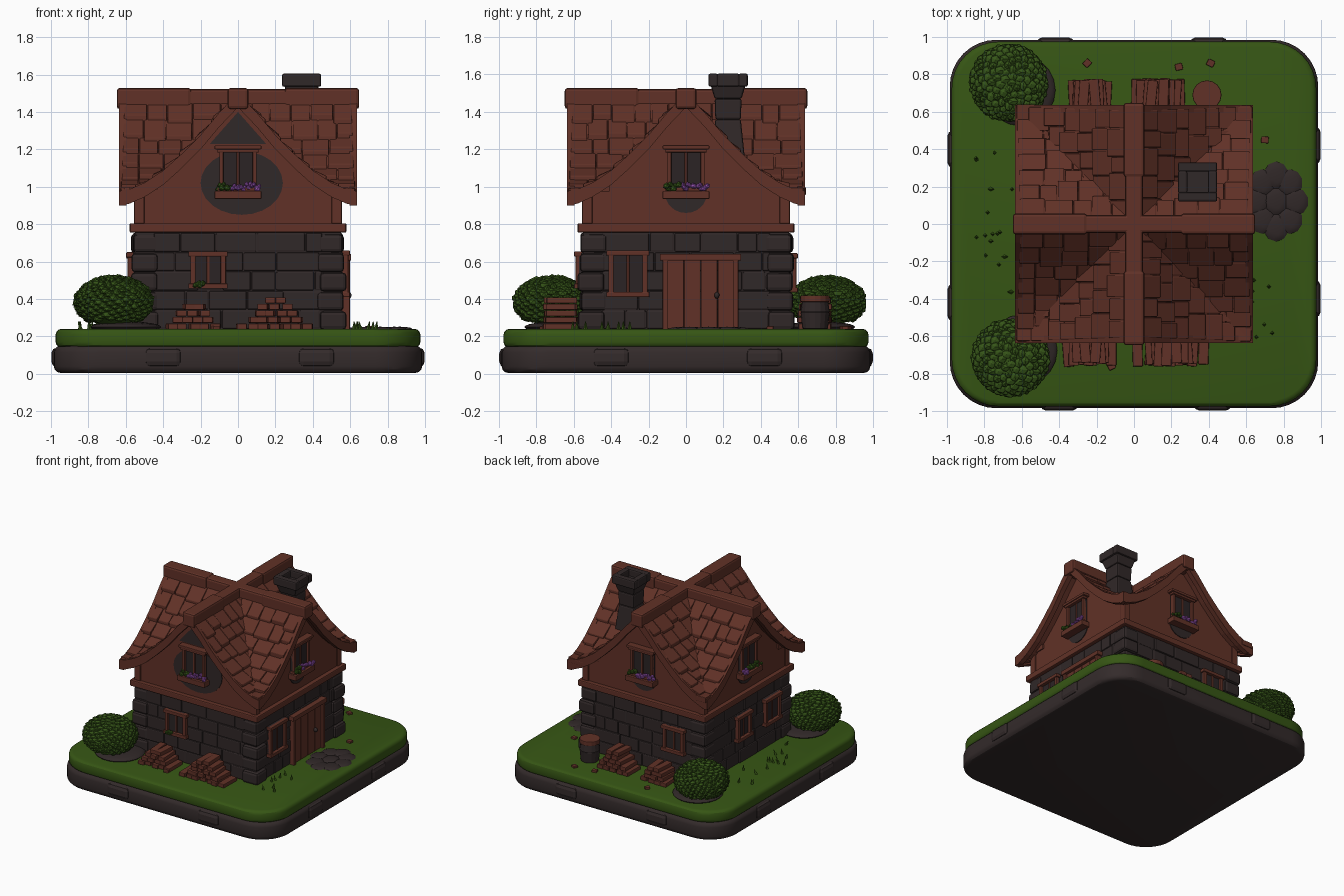
import bpy, bmesh, math, random
from math import pi, cos, sin
from mathutils import Matrix, Vector

random.seed(7)
cube = bpy.data.objects.get("Cube")
if cube:
    bpy.data.objects.remove(cube)


def material(name, rgb):
    m = bpy.data.materials.new(name)
    m.use_nodes = True
    m.diffuse_color = (*rgb, 1)
    node = next(n for n in m.node_tree.nodes if n.type == 'BSDF_PRINCIPLED')
    node.inputs["Base Color"].default_value = (*rgb, 1)
    node.inputs["Roughness"].default_value = 0.9
    return m


WOOD = material("brown wood", (0.12, 0.031, 0.02))
STONE = material("dark stone", (0.03, 0.021, 0.021))
SOIL = material("dark soil", (0.034, 0.024, 0.024))
GRASS = material("grass green", (0.037, 0.092, 0.007))
LEAF = material("leaf green", (0.036, 0.09, 0.009))
PURPLE = material("purple petals", (0.28, 0.08, 0.4))
GLASS = material("dark glass", (0.024, 0.017, 0.018))

TURNS = [Matrix.Rotation(i * pi / 2, 4, 'Z') for i in range(4)]  # front, right, back, left
FRONT = TURNS[0]
rnd = random.uniform


def finish(name, bm, mat, bevel=0, smooth=False):
    bmesh.ops.recalc_face_normals(bm, faces=bm.faces)
    mesh = bpy.data.meshes.new(name)
    bm.to_mesh(mesh)
    bm.free()
    mesh.materials.append(mat)
    ob = bpy.data.objects.new(name, mesh)
    bpy.context.collection.objects.link(ob)
    if smooth:
        bpy.ops.object.select_all(action='DESELECT')
        ob.select_set(True)
        bpy.context.view_layer.objects.active = ob
        bpy.ops.object.shade_smooth_by_angle()
    if bevel:
        mod = ob.modifiers.new("soft edges", 'BEVEL')
        mod.width, mod.segments, mod.limit_method = bevel, 2, 'ANGLE'
    return ob


def span(bm, x0, x1, y0, y1, z0, z1, M=FRONT, tilt=0):
    """Box between limits, turned to a side of the house."""
    c = Vector(((x0 + x1) / 2, (y0 + y1) / 2, (z0 + z1) / 2))
    S = Matrix.Diagonal((x1 - x0, y1 - y0, z1 - z0, 1))
    R = Matrix.Rotation(tilt, 4, 'Z')
    bmesh.ops.create_cube(bm, size=1, matrix=M @ Matrix.Translation(c) @ R @ S)


def blob(bm, c, r, sub=1, M=FRONT):
    T = M @ Matrix.Translation(c) @ Matrix.Diagonal((*r, 1))
    bmesh.ops.create_icosphere(bm, subdivisions=sub, radius=1, matrix=T)


def hexa(bm, lower, upper):
    """Solid from two matching four-point loops."""
    a = [bm.verts.new(p) for p in lower]
    b = [bm.verts.new(p) for p in upper]
    bm.faces.new(a)
    bm.faces.new(b)
    for i in range(4):
        j = (i + 1) % 4
        bm.faces.new((a[i], a[j], b[j], b[i]))


# Rounded ground slab
def slab(name, half, z0, z1, mat, edge):
    bm = bmesh.new()
    span(bm, -half, half, -half, half, z0, z1)
    upright = [e for e in bm.edges if abs(e.verts[0].co.z - e.verts[1].co.z) > 0.01]
    bmesh.ops.bevel(bm, geom=upright, offset=0.25, segments=8, profile=0.5, affect='EDGES')
    rims = [e for e in bm.edges if abs(e.verts[0].co.z - e.verts[1].co.z) < 0.001
            and len({round(f.normal.z) for f in e.link_faces}) > 1]
    bmesh.ops.bevel(bm, geom=rims, offset=edge, segments=3, profile=0.5, affect='EDGES')
    finish(name, bm, mat, smooth=True)


slab("soil_slab", 0.985, 0.005, 0.15, SOIL, 0.035)
slab("grass_lawn", 0.975, 0.14, 0.24, GRASS, 0.03)
bm = bmesh.new()
for M in TURNS:
    for x in (-0.4, 0.42):
        span(bm, x - 0.1, x + 0.1, -0.998, -0.9, 0.035, 0.14, M)
finish("slab_rocks", bm, SOIL, 0.03)

# Stone ground floor: core, coursed blocks, corner stones
bm = bmesh.new()
span(bm, -0.55, 0.55, -0.55, 0.55, 0.23, 0.78)
finish("stone_wall", bm, STONE)
bm = bmesh.new()
for M in TURNS:
    for row in range(5):
        x = -0.45
        while x < 0.42:
            w = rnd(0.1, 0.26)
            z = 0.24 + row * 0.103
            span(bm, x, min(x + w, 0.45), -rnd(0.553, 0.564), -0.5, z, z + 0.1, M)
            x += w + 0.004
finish("wall_blocks", bm, STONE, 0.008)
bm = bmesh.new()
for M in TURNS:
    for row in range(5):
        z, g = 0.235 + row * 0.103, rnd(-0.012, 0.008)
        span(bm, 0.43 + g, 0.572 + g, -0.572 - g, -0.43 - g, z, z + 0.1, M, rnd(-0.04, 0.04))
finish("corner_stones", bm, STONE, 0.02)

# Curved roof profile shared by gables, tiles and fascia
PROFILE = [(0, 1.49), (0.1, 1.385), (0.2, 1.265), (0.3, 1.165),
           (0.4, 1.075), (0.5, 1.01), (0.58, 0.975), (0.635, 0.965)]


def roof(d):
    for (a, za), (b, zb) in zip(PROFILE, PROFILE[1:]):
        if d <= b:
            return za + (zb - za) * (d - a) / (b - a)
    return PROFILE[-1][1]


def strip(bm, M, side, d0, d1, ya, yb0, yb1, low, high0, high1):
    """Piece of roof between two distances from the ridge."""
    def ring(h0, h1):
        pts = [(d0, ya, h0), (d1, ya, h1), (d1, yb1, h1), (d0, yb0, h0)]
        return [M @ Vector((side * d, y, roof(d) + h)) for d, y, h in pts]
    hexa(bm, ring(low, low), ring(high0, high1))


gable, sheet, tiles, fascia, ridge, trim = (bmesh.new() for _ in range(6))
for M in TURNS:
    # Gable wall as an extruded profile
    half = [(d, roof(d) - 0.03) for d, _ in PROFILE[:6]] + [(0.545, roof(0.545) - 0.03), (0.545, 0.76)]
    outline = [(-x, z) for x, z in reversed(half[1:])] + half
    face = gable.faces.new([gable.verts.new(M @ Vector((x, -0.545, z))) for x, z in outline])
    ext = bmesh.ops.extrude_face_region(gable, geom=[face])
    moved = [v for v in ext["geom"] if isinstance(v, bmesh.types.BMVert)]
    bmesh.ops.translate(gable, verts=moved, vec=M.to_3x3() @ Vector((0, 0.545, 0)))
    for side in (-1, 1):
        for (a, _), (b, _) in zip(PROFILE, PROFILE[1:]):
            strip(sheet, M, side, a, b, -0.605, -max(a - 0.02, 0), -max(b - 0.02, 0), -0.045, 0, 0)
            strip(fascia, M, side, a, b, -0.635, -0.595, -0.595, -0.065, 0.012, 0.012)
        # Overlapping shingles, left out where the crossing roof covers them
        rows = 7
        for r in range(rows):
            d0, d1 = 0.04 + r * 0.083, 0.04 + (r + 1) * 0.083 + 0.012
            y = -0.61 - 0.02 * r / rows
            while y < -d0 + 0.03:
                w = rnd(0.08, 0.15)
                end = min(y + w, -d0 + 0.05)
                k = rnd(-0.015, 0.015)
                strip(tiles, M, side, d0, min(d1 + k, 0.64), y, end, end, -0.01, 0.004, rnd(0.022, 0.036))
                y += w + 0.004
    # Ridge beam with a heavier end
    span(ridge, -0.048, 0.048, -0.3, 0.05, 1.43, 1.522, M)
    span(ridge, -0.056, 0.056, -0.648, -0.25, 1.415, 1.528, M)
    # Floor beam and corner posts
    span(trim, -0.578, 0.578, -0.58, -0.53, 0.755, 0.805, M)
    span(trim, 0.5, 0.556, -0.556, -0.5, 0.8, 1.0, M)
finish("gable_walls", gable, WOOD)
finish("roof_deck", sheet, WOOD)
finish("roof_shingles", tiles, WOOD, 0.006)
finish("gable_fascia", fascia, WOOD)
finish("ridge_beams", ridge, WOOD, 0.016)
finish("timber_beams", trim, WOOD, 0.008)

# Dark plaster patches on the gables
bm = bmesh.new()
for i, M in enumerate(TURNS):
    x, z, rx, rz = (0.02, 1.02, 0.22, 0.17) if i == 0 else (0, 0.96, 0.11, 0.1)
    T = M @ Matrix.Translation((x, -0.547, z)) @ Matrix.Diagonal((rx, 1, rz, 1)) @ Matrix.Rotation(pi / 2, 4, 'X')
    bmesh.ops.create_cone(bm, cap_ends=True, segments=24, radius1=1, radius2=1, depth=0.008, matrix=T)
left, right = Vector((-0.15, -0.55, 1.23)), Vector((0.15, -0.55, 1.23))
bm.faces.new([bm.verts.new(p) for p in (left, right, Vector((0, -0.55, 1.4)))])
finish("plaster_patches", bm, STONE)

# Windows
frames, panes = bmesh.new(), bmesh.new()


def window(M, x, z, w, h, wall, bar=0.028):
    a, b, lo, hi = x - w / 2, x + w / 2, z - h / 2, z + h / 2
    front = -wall - 0.035
    span(panes, a, b, -wall - 0.016, -wall + 0.02, lo, hi, M)
    for u in (a, b - bar):
        span(frames, u, u + bar, front, -wall, lo, hi, M)
    for v in (lo, hi - bar):
        span(frames, a - 0.01, b + 0.01, front - 0.008, -wall, v, v + bar, M)
    span(frames, x - 0.008, x + 0.008, front + 0.012, -wall, lo, hi, M)


for i, x, z, w, h in ((0, -0.16, 0.555, 0.19, 0.2), (1, -0.31, 0.535, 0.21, 0.25),
                      (2, 0.29, 0.54, 0.19, 0.21), (3, 0.3, 0.54, 0.2, 0.22), (3, -0.07, 0.54, 0.18, 0.21)):
    window(TURNS[i], x, z, w, h, 0.555)

# Upper windows with flower boxes
petals, sprigs = bmesh.new(), bmesh.new()
for i, M in enumerate(TURNS):
    window(M, 0, 1.09, 0.2, 0.23, 0.55, 0.022)
    span(frames, -0.125, 0.125, -0.615, -0.54, 0.935, 0.978, M)
    span(frames, -0.125, 0.125, -0.6, -0.54, 1.2, 1.222, M)
    for n in range(24):
        x = -0.105 + n * 0.0095
        purple = x > -0.03 if i < 3 else x < -0.05
        r = rnd(0.012, 0.02)
        blob(petals if purple else sprigs, (x, rnd(-0.61, -0.57), rnd(0.985, 1.015)), (r, r, r), 1, M)
for n in range(6):
    blob(sprigs, (rnd(-0.23, -0.18), -0.6, rnd(0.465, 0.49)), (0.016, 0.016, 0.016))
finish("window_frames", frames, WOOD, 0.005)
finish("window_panes", panes, GLASS)
finish("flower_petals", petals, PURPLE)
finish("flower_leaves", sprigs, LEAF)

# Door with planks, frame and knob
bm = bmesh.new()
D = TURNS[1]
for n in range(4):
    x = -0.1 + n * 0.09
    span(bm, x, x + 0.088, -0.58, -0.54, 0.24, 0.61, D)
for x in (-0.125, 0.25):
    span(bm, x, x + 0.03, -0.598, -0.54, 0.235, 0.61, D)
span(bm, -0.14, 0.295, -0.605, -0.54, 0.605, 0.642, D)
finish("front_door", bm, WOOD, 0.005)
bm = bmesh.new()
blob(bm, (0.165, -0.59, 0.42), (0.014, 0.018, 0.018), 2, D)
finish("door_knob", bm, STONE, smooth=True)

# Chimney with open cap
bm = bmesh.new()
cx, cy = 0.34, 0.225


def square(h, z):
    return [(cx + sx * h, cy + sy * h, z) for sx, sy in ((-1, -1), (1, -1), (1, 1), (-1, 1))]


for (h0, z0), (h1, z1) in (((0.095, 1.1), (0.068, 1.36)), ((0.068, 1.36), (0.072, 1.47)), ((0.072, 1.47), (0.095, 1.55))):
    hexa(bm, square(h0, z0), square(h1, z1))
for s in (-1, 1):
    span(bm, cx - 0.105, cx + 0.105, cy + s * 0.08 - 0.025, cy + s * 0.08 + 0.025, 1.535, 1.605)
    span(bm, cx + s * 0.08 - 0.025, cx + s * 0.08 + 0.025, cy - 0.06, cy + 0.06, 1.535, 1.605)
finish("chimney", bm, STONE, 0.01)

# Stacked planks against the walls
bm = bmesh.new()
for x, y, w, layers in ((-0.24, -0.67, 0.28, 4), (0.2, -0.67, 0.39, 5), (-0.24, 0.69, 0.23, 4), (0.13, 0.69, 0.3, 5)):
    for k in range(layers):
        n = max(2, round(w * (1 - 0.17 * k) / 0.06))
        for j in range(n):
            u = x + (j - (n - 1) / 2) * 0.058 + rnd(-0.008, 0.008)
            z = 0.237 + k * 0.035
            span(bm, u - 0.027, u + 0.027, y - rnd(0.07, 0.095), y + rnd(0.07, 0.09), z, z + 0.032, FRONT, rnd(-0.1, 0.1))
finish("plank_piles", bm, WOOD, 0.005)

# Barrel with rims
for name, mat, rings in (("barrel", STONE, ((0.068, 0.24), (0.078, 0.33), (0.068, 0.4))),
                         ("barrel_rims", WOOD, ((0.078, 0.385), (0.078, 0.42)))):
    bm = bmesh.new()
    for (r0, z0), (r1, z1) in zip(rings, rings[1:]):
        T = Matrix.Translation((0.39, 0.69, (z0 + z1) / 2))
        bmesh.ops.create_cone(bm, cap_ends=True, segments=16, radius1=r0, radius2=r1, depth=z1 - z0, matrix=T)
    finish(name, bm, mat, 0.005)

# Bushes of overlapping leaves, with a dark stone at the foot
bm, feet = bmesh.new(), bmesh.new()
for x, y in ((-0.66, -0.715), (-0.67, 0.755)):
    blob(bm, (x, y, 0.385), (0.19, 0.19, 0.13), 3)
    for n in range(260):
        up = 1 - 1.75 * (n + 0.5) / 260
        a, f = n * 2.4, math.sqrt(1 - up * up)
        p = (x + 0.19 * f * cos(a), y + 0.19 * f * sin(a), 0.385 + 0.128 * up)
        blob(bm, p, (rnd(0.02, 0.032), rnd(0.02, 0.032), rnd(0.014, 0.024)))
    blob(feet, (x + 0.06, y - 0.04 if y > 0 else y + 0.04, 0.25), (0.19, 0.19, 0.03), 3)
finish("bushes", bm, LEAF)
finish("bush_stones", feet, STONE, smooth=True)

# Paving stones outside the door
bm = bmesh.new()
for n in range(9):
    a = n * 2 * pi / 8
    r = (0, 0) if n == 8 else (0.105, 0.14)
    blob(bm, (0.76 + r[0] * cos(a), 0.12 + r[1] * sin(a), 0.24), (0.068, 0.074, 0.012), 2)
finish("path_stones", bm, STONE, smooth=True)

# Grass tufts and wood chips on the lawn
bm, chips = bmesh.new(), bmesh.new()
spots = [(-rnd(0.65, 0.85), rnd(-0.4, 0.45)) for _ in range(16)] + [(rnd(0.62, 0.75), rnd(-0.68, -0.3)) for _ in range(8)]
for x, y in spots:
    T = Matrix.Translation((x, y, 0.255)) @ Matrix.Rotation(rnd(-0.5, 0.5), 4, 'Y')
    bmesh.ops.create_cone(bm, segments=4, radius1=0.013, radius2=0.002, depth=0.05, matrix=T)
for x, y in ((0.24, 0.84), (0.41, 0.86), (-0.25, 0.86), (0.7, 0.45), (-0.12, -0.76)):
    span(chips, x - 0.02, x + 0.02, y - 0.018, y + 0.018, 0.235, 0.256, FRONT, rnd(-1, 1))
finish("grass_tufts", bm, GRASS)
finish("wood_chips", chips, WOOD, 0.005)
